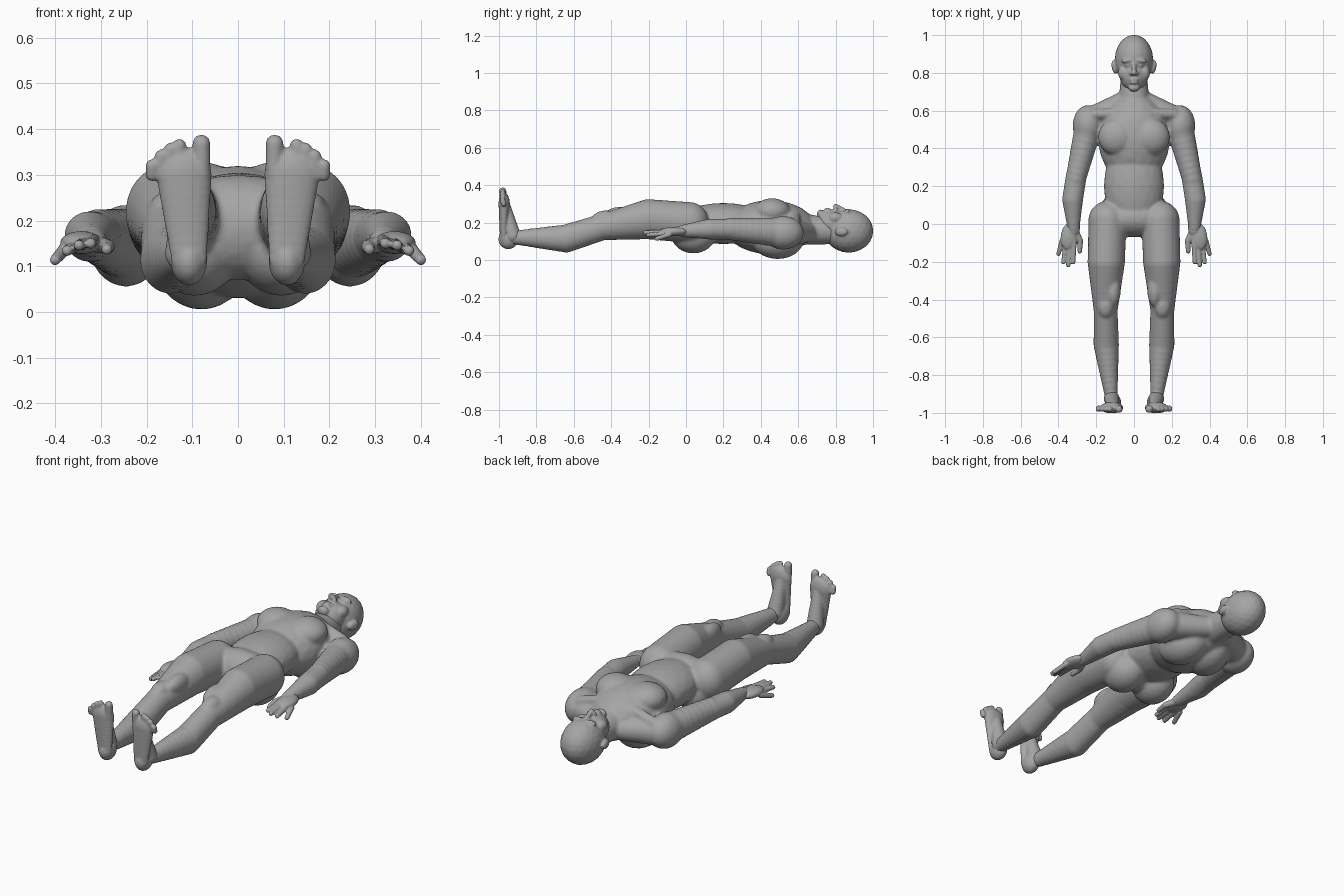
import bpy, bmesh, math
from mathutils import Vector, Matrix

cube = bpy.data.objects.get("Cube")
if cube:
    bpy.data.objects.remove(cube)

# One plain material for the whole figure
skin = bpy.data.materials.new("plain_grey")
skin.use_nodes = True
grey = (.38, .38, .38, 1)
skin.diffuse_color = grey
skin.node_tree.nodes["Principled BSDF"].inputs["Base Color"].default_value = grey


def mass(bm, centre, radii, side=1, turn=0):
    """Ellipsoid of bone or muscle, optionally turned about the upright axis."""
    centre = Vector(centre)
    centre.x *= side
    matrix = (Matrix.Translation(centre) @ Matrix.Rotation(side * turn, 4, 'Z')
              @ Matrix.Diagonal(Vector(radii)).to_4x4())
    bmesh.ops.create_icosphere(bm, subdivisions=3, radius=1, matrix=matrix)


def chain(bm, joints, thickness, side=1, shape=(1, 1, 1), steps=9):
    """Rounded limb running through its joints, tapering from one to the next."""
    joints = [Vector(joint) for joint in joints]
    for index in range(len(joints) - 1):
        start, end = joints[index:index + 2]
        thick, thin = thickness[index:index + 2]
        for step in range(steps + 1):
            t = step / steps
            radius = thick + (thin - thick) * t
            mass(bm, start.lerp(end, t), Vector(shape) * radius, side)


def finish(bm, name, voxel, softness):
    """Fuse the masses of one part into a single smooth skin."""
    mesh = bpy.data.meshes.new(name)
    bm.to_mesh(mesh)
    bm.free()
    mesh.materials.append(skin)
    part = bpy.data.objects.new(name, mesh)
    bpy.context.collection.objects.link(part)
    fuse = part.modifiers.new("fuse", 'REMESH')
    fuse.mode = 'VOXEL'
    fuse.voxel_size = voxel
    fuse.use_smooth_shade = True
    soften = part.modifiers.new("soften", 'SMOOTH')
    soften.factor = .5
    soften.iterations = softness


# Joints of the left half; the right half mirrors them
hip, thigh, knee = (.14, .02, .2), (.147, -.2, .218), (.15, -.45, .175)
calf, ankle = (.147, -.64, .115), (.12, -.92, .12)
shoulder, elbow = (.235, .54, .145), (.308, .24, .165)
forearm, wrist = (.325, .13, .165), (.32, -.02, .155)
neck_base, skull_base = (0, .62, .165), (0, .76, .155)

# Trunk: rib cage, abdomen, pelvis and neck
body = bmesh.new()
mass(body, centre=(0, .45, .175), radii=(.19, .24, .145))
mass(body, centre=(0, .2, .195), radii=(.16, .26, .11))
mass(body, centre=(0, .03, .185), radii=(.2, .1, .115))
chain(body, (neck_base, skull_base), thickness=(.085, .072))

for side in (1, -1):
    # Chest, shoulder blade, buttock and shoulder girdle
    mass(body, (.09, .46, .26), (.1, .1, .07), side)
    mass(body, (.08, .49, .105), (.1, .14, .1), side, turn=.2)
    mass(body, (.095, .04, .135), (.1, .12, .1), side)
    chain(body, ((.05, .65, .15), shoulder), (.055, .075), side)
    chain(body, ((.03, .59, .26), (.21, .58, .2)), (.025, .03), side)

    # Leg with kneecap and inner thigh
    chain(body, (hip, thigh, knee), (.102, .1, .065), side, shape=(1, 1, 1.08))
    chain(body, (knee, calf, ankle), (.064, .068, .034), side, shape=(1, 1, 1.12))
    mass(body, (.15, -.43, .225), (.045, .07, .04), side)
    mass(body, (.11, -.35, .235), (.04, .09, .05), side)

    # Arm with its shoulder muscle
    mass(body, (.245, .52, .145), (.08, .11, .09), side)
    chain(body, (shoulder, elbow), (.076, .055), side, shape=(1, 1, 1.1))
    chain(body, (elbow, forearm, wrist), (.056, .056, .033), side)
finish(body, "body", voxel=.008, softness=6)

# Head: skull, face, chin and nose
head = bmesh.new()
mass(head, centre=(0, .87, .155), radii=(.102, .132, .116))
mass(head, centre=(0, .79, .195), radii=(.077, .09, .075))
mass(head, centre=(0, .77, .23), radii=(.045, .06, .038))
mass(head, centre=(0, .72, .245), radii=(.03, .02, .025))
chain(head, ((0, .85, .265), (0, .8, .288)), thickness=(.01, .014))
for lip in (.748, .765):
    mass(head, centre=(0, lip, .265), radii=(.024, .008, .014))
for side in (1, -1):
    # Nostril, brow, eye, cheekbone and ear
    mass(head, (.014, .798, .275), (.012, .012, .012), side)
    mass(head, (.035, .865, .257), (.034, .012, .018), side, turn=-.1)
    mass(head, (.036, .842, .25), (.018, .01, .014), side)
    mass(head, (.055, .8, .225), (.03, .04, .03), side)
    mass(head, (.104, .83, .152), (.014, .036, .024), side, turn=-.2)
finish(head, "head", voxel=.0055, softness=3)

for side, label in ((1, "left"), (-1, "right")):
    # Palm and thumb
    hand = bmesh.new()
    mass(hand, wrist, (.034, .05, .029), side)
    mass(hand, (.342, -.065, .152), (.046, .075, .025), side, turn=.15)
    chain(hand, ((.315, -.03, .15), (.285, -.09, .143), (.287, -.145, .137)),
          (.02, .016, .012), side)
    # Fingers fan outwards and curl towards the ground
    for finger in range(4):
        reach = .015 * (finger - 1) ** 2
        knuckle = Vector((.317 + .021 * finger, -.09, .157 - .007 * finger))
        tip = Vector((.322 + .026 * finger, reach - .217, .15 - .004 * finger ** 2))
        chain(hand, (knuckle, tip), (.0145, .012), side, steps=12)
    finish(hand, label + "_hand", voxel=.004, softness=3)

    # Heel, sole and instep, with the toes pointing up
    foot = bmesh.new()
    mass(foot, (.107, -.95, .112), (.04, .053, .054), side)
    chain(foot, ((.107, -.975, .12), (.118, -.972, .3)), (.04, .061), side, shape=(1, .5, 1))
    chain(foot, ((.118, -.925, .13), (.11, -.965, .28)), (.042, .03), side)
    # Toes get shorter towards the outside
    for toe in range(5):
        x = .108 + .02 * toe if toe else .08
        radius = .0145 if toe else .02
        top = .368 - .003 * toe ** 2
        chain(foot, ((x, -.975, .3), (x, -.98, top)), (radius, radius), side)
    finish(foot, label + "_foot", voxel=.005, softness=3)
